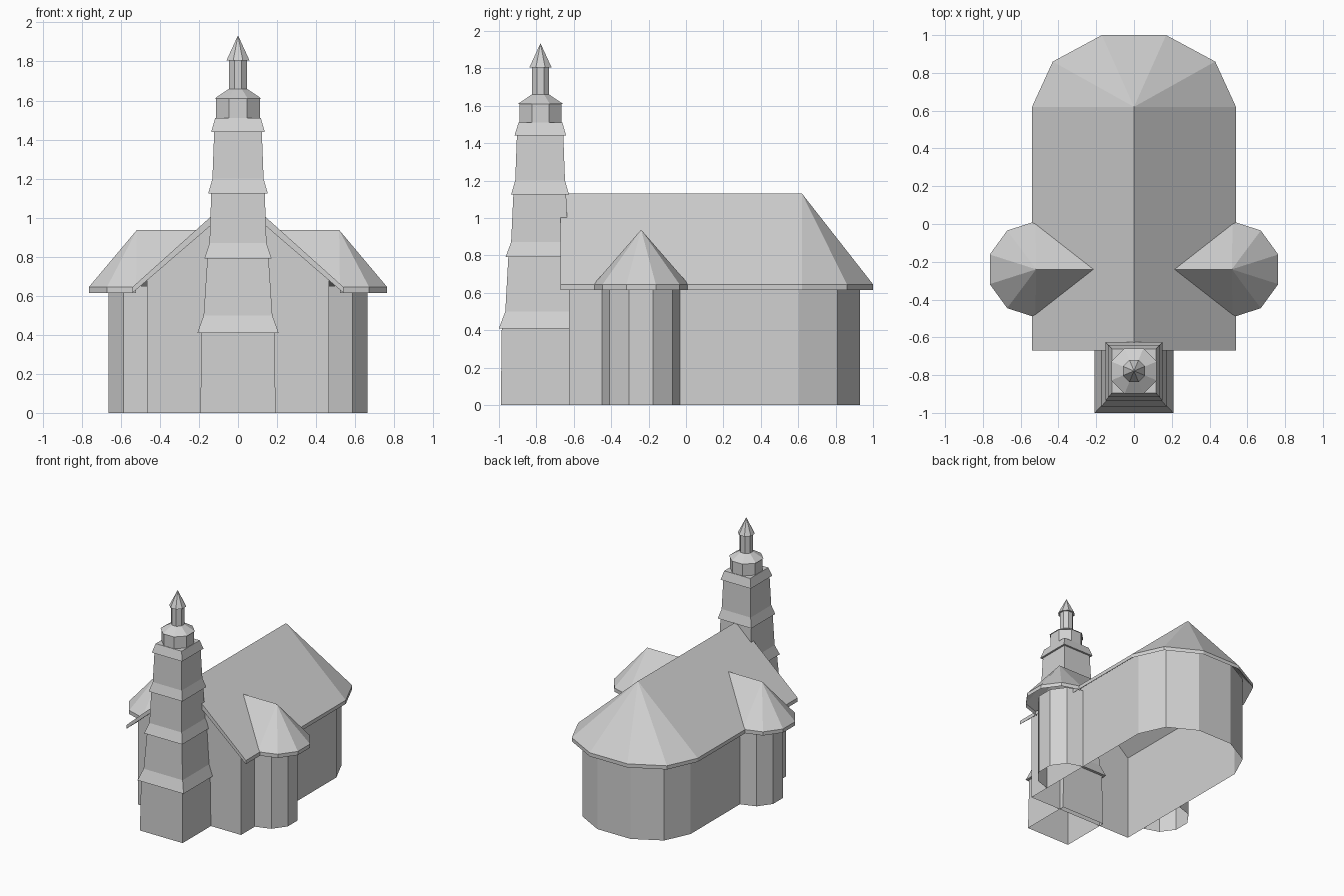
import bpy, bmesh
from math import sin, cos, radians

cube = bpy.data.objects.get("Cube")
if cube:
    bpy.data.objects.remove(cube)

stone = bpy.data.materials.new("pale grey")
stone.use_nodes = True
grey = (0.64, 0.64, 0.64, 1)
stone.diffuse_color = grey
stone.node_tree.nodes["Principled BSDF"].inputs["Base Color"].default_value = grey


def build(name, verts, faces):
    bm = bmesh.new()
    vs = [bm.verts.new(v) for v in verts]
    for f in faces:
        bm.faces.new([vs[i] for i in f])
    bmesh.ops.recalc_face_normals(bm, faces=bm.faces)
    mesh = bpy.data.meshes.new(name)
    bm.to_mesh(mesh)
    bm.free()
    mesh.materials.append(stone)
    obj = bpy.data.objects.new(name, mesh)
    bpy.context.collection.objects.link(obj)
    return obj


def loft(name, rings, top=False):
    """Join equal rings of points into a stack, open below."""
    n = len(rings[0])
    verts = [p for r in rings for p in r]
    faces = [(k * n + i, k * n + (i + 1) % n, (k + 1) * n + (i + 1) % n, (k + 1) * n + i)
             for k in range(len(rings) - 1) for i in range(n)]
    if top:
        faces.append(tuple(range(len(verts) - n, len(verts))))
    return build(name, verts, faces)


def at(points, z):
    return [(x, y, z) for x, y in points]


def mirrored(right):
    """Outline running from the front +x corner round the back to -x."""
    return right + [(-x, y) for x, y in reversed(right)]


# Nave walls with rounded end, open inside
WALL_Y = -0.625
WALL_TOP = 0.684
outline = mirrored([(0.465, WALL_Y), (0.465, 0.605), (0.37, 0.81), (0.15, 0.93)])
loft("nave_walls", [at(outline, 0), at(outline, WALL_TOP)])

# Front gable wall, meeting the underside of the roof
build("front_gable", [(-0.465, WALL_Y, WALL_TOP), (0.465, WALL_Y, WALL_TOP), (0, WALL_Y, 1.082)],
      [(0, 1, 2)])

# Nave roof: sloped shell with a vertical rim
eave = mirrored([(0.54, -0.67), (0.54, 0.62), (0.43, 0.86), (0.17, 1.0)])
n = len(eave)
front, apex = n, n + 1
top = [(0, 1, apex, front), (n - 2, n - 1, front, apex)]
top += [(i, i + 1, apex) for i in range(1, n - 2)]
shell = at(eave, 0.645) + [(0, -0.67, 1.13), (0, 0.62, 1.13)]
under = at(eave, 0.615) + [(0, -0.67, 1.08), (0, 0.62, 1.08)]
m = len(shell)
rim = list(range(n)) + [front]
faces = top + [tuple(i + m for i in reversed(f)) for f in top]
faces += [(a, b, b + m, a + m) for a, b in zip(rim, rim[1:] + rim[:1])]
build("nave_roof", shell + under, faces)

# Side chapels: half decagon walls and a cone roof running into the nave
CHAPEL_Y = -0.24


def half_decagon(side, cx, r):
    return [(side * (cx + r * cos(radians(a))), CHAPEL_Y + r * sin(radians(a)))
            for a in range(-90, 91, 36)]


for side, label in ((1, "left"), (-1, "right")):
    arc = half_decagon(side, 0.465, 0.208)
    k = len(arc)
    sides = [(i, i + 1, i + 1 + k, i + k) for i in range(k - 1)]
    build(label + "_chapel_walls", at(arc, 0) + at(arc, 0.65), sides)

    # Cone, valley triangles and hanging eave rim in one open shell
    edge = half_decagon(side, 0.522, 0.254)
    peak, ridge = 2 * k, 2 * k + 1
    verts = at(edge, 0.615) + at(edge, 0.645)
    verts += [(side * 0.518, CHAPEL_Y, 0.937), (side * 0.215, CHAPEL_Y, 0.937)]
    cone = [(i + k, i + 1 + k, peak) for i in range(k - 1)]
    valleys = [(2 * k - 1, ridge, peak), (k, peak, ridge)]
    build(label + "_chapel_roof", verts, sides + cone + valleys)

# Square tower: tapering storeys with flared skirts (height, half width, front y)
TOWER_Y = -0.778
storeys = [
    (0, 0.193, -0.99), (0.41, 0.186, -0.985), (0.41, 0.208, -1.0),
    (0.5, 0.176, -0.966), (0.79, 0.157, -0.95), (0.79, 0.172, -0.965),
    (0.87, 0.146, -0.935), (1.125, 0.137, -0.923), (1.125, 0.152, -0.935),
    (1.2, 0.131, -0.913), (1.44, 0.122, -0.904), (1.44, 0.137, -0.917),
    (1.51, 0.117, -0.895),
]
loft("tower", [[(-h, f, z), (h, f, z), (h, TOWER_Y + h, z), (-h, TOWER_Y + h, z)]
               for z, h, f in storeys], top=True)


# Eight-sided belfry, lantern and spire (height, radius)
def octagon(z, r):
    return [(r * cos(radians(a + 22.5)), TOWER_Y + r * sin(radians(a + 22.5)), z)
            for a in range(0, 360, 45)]


def turned(name, profile):
    return loft(name, [octagon(z, r) for z, r in profile])


turned("belfry", [(1.51, 0.122), (1.61, 0.122), (1.61, 0.13), (1.66, 0.05)])
turned("lantern", [(1.66, 0.05), (1.805, 0.05)])
turned("spire", [(1.805, 0.05), (1.805, 0.064), (1.932, 0.001)])
